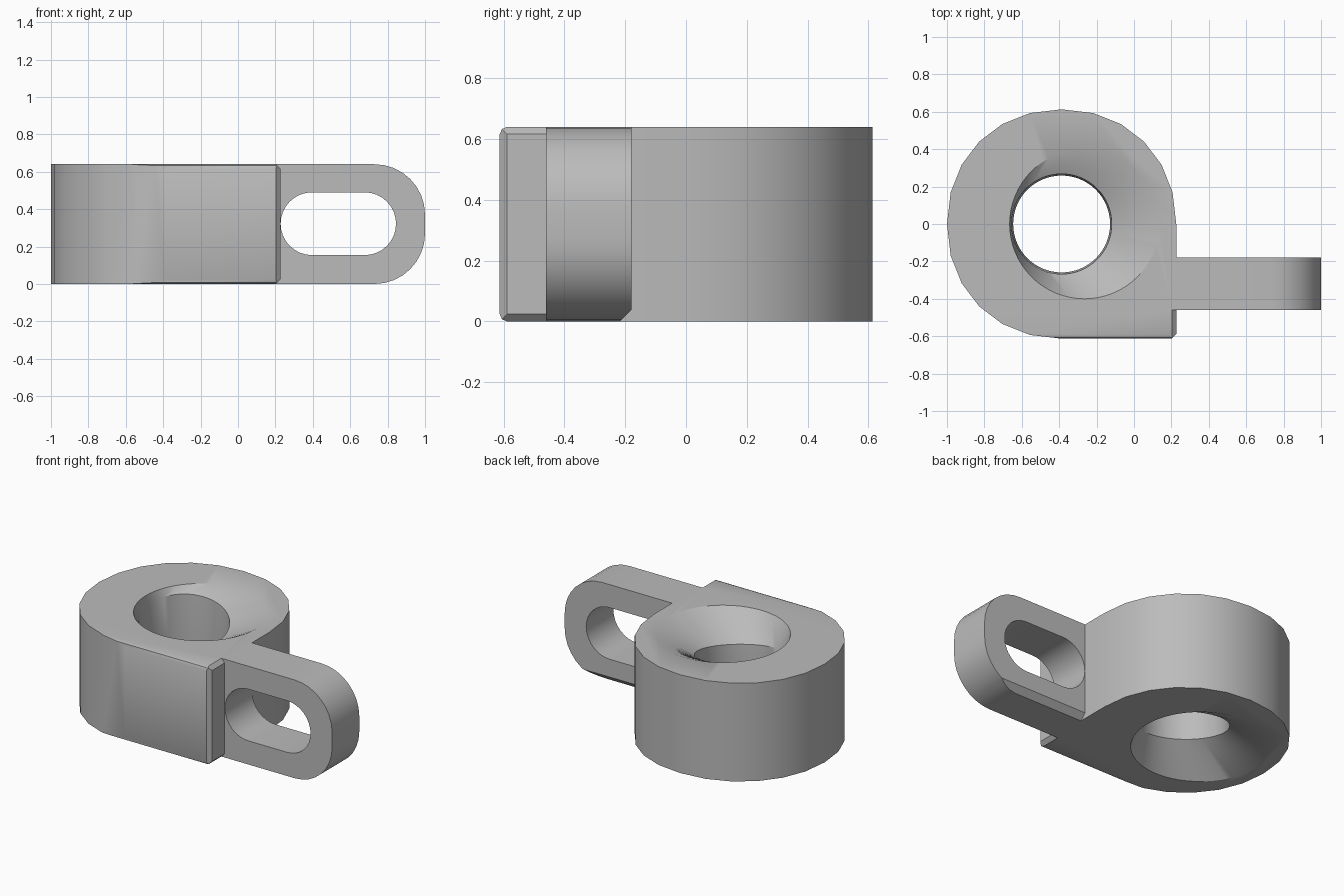
import bpy, bmesh, math
from mathutils import Vector

if "Cube" in bpy.data.objects:
    bpy.data.objects.remove(bpy.data.objects["Cube"], do_unlink=True)

H = 0.64                # overall height
CX, R = -0.387, 0.613   # ring centre and radius
SIDE = CX + R           # flat side of the block
Y0, Y1 = -0.46, -0.18   # front and back of the lug
CH = 0.024              # chamfer size

grey = bpy.data.materials.new("plain_grey")
grey.use_nodes = True
grey.diffuse_color = (0.5, 0.5, 0.5, 1)
grey.node_tree.nodes["Principled BSDF"].inputs["Base Color"].default_value = (0.5, 0.5, 0.5, 1)


def make(name, bm):
    bmesh.ops.recalc_face_normals(bm, faces=bm.faces)
    mesh = bpy.data.meshes.new(name)
    bm.to_mesh(mesh)
    bm.free()
    mesh.materials.append(grey)
    obj = bpy.data.objects.new(name, mesh)
    bpy.context.collection.objects.link(obj)
    return obj


def prism(points, offset):
    """Extrude a closed outline along an offset."""
    bm = bmesh.new()
    face = bm.faces.new([bm.verts.new(p) for p in points])
    out = bmesh.ops.extrude_face_region(bm, geom=[face])
    moved = [v for v in out["geom"] if isinstance(v, bmesh.types.BMVert)]
    bmesh.ops.translate(bm, verts=moved, vec=offset)
    bmesh.ops.recalc_face_normals(bm, faces=bm.faces)
    return bm


def trim(bm, point, normal):
    """Slice off everything beyond a plane and close the cut."""
    out = bmesh.ops.bisect_plane(bm, geom=bm.verts[:] + bm.edges[:] + bm.faces[:],
                                 plane_co=point, plane_no=normal, clear_outer=True)
    rim = [e for e in out["geom_cut"] if isinstance(e, bmesh.types.BMEdge)]
    bmesh.ops.edgenet_fill(bm, edges=rim)


def round_front(bm):
    """Soften the top and bottom front edges."""
    for z, up in ((H, 1), (0, -1)):
        trim(bm, (0, CH - R, z), (0, -0.3, 0.7 * up))
        trim(bm, (0, -R, z - CH * up), (0, -0.7, 0.3 * up))


def arc(cx, cz, r, start, end, n=8, fullness=2.0):
    pts = []
    for i in range(n + 1):
        a = math.radians(start + (end - start) * i / n)
        c, s = math.cos(a), math.sin(a)
        pts.append((cx + r * math.copysign(abs(c) ** (2 / fullness), c),
                    cz + r * math.copysign(abs(s) ** (2 / fullness), s)))
    return pts


def cut(obj, cutter):
    mod = obj.modifiers.new("cut", "BOOLEAN")
    mod.operation = "DIFFERENCE"
    mod.solver = "EXACT"
    mod.object = cutter
    bpy.context.view_layer.update()
    graph = bpy.context.evaluated_depsgraph_get()
    mesh = bpy.data.meshes.new_from_object(obj.evaluated_get(graph))
    obj.modifiers.clear()
    obj.data = mesh
    bpy.data.objects.remove(cutter, do_unlink=True)


def smooth(obj):
    bpy.ops.object.select_all(action="DESELECT")
    obj.select_set(True)
    bpy.context.view_layer.objects.active = obj
    bpy.ops.object.shade_smooth_by_angle(angle=math.radians(30))


def hole_cutter(n=64):
    """Waisted bore whose wide mouths lean to opposite sides."""
    bm = bmesh.new()

    def ring(cx, r, height):
        angles = [2 * math.pi * i / n for i in range(n)]
        return [bm.verts.new((cx + r * math.cos(a), r * math.sin(a), height(a))) for a in angles]

    def depth(a):
        return 0.1 + 0.06 * math.cos(a + math.radians(54))

    lean = 0.122
    rings = [ring(CX - lean, 0.41, lambda a: -0.05),
             ring(CX - lean, 0.41, lambda a: 0),
             ring(CX, 0.268, lambda a: depth(math.pi - a)),
             ring(CX, 0.259, lambda a: H / 2),
             ring(CX, 0.268, lambda a: H - depth(a)),
             ring(CX + lean, 0.4, lambda a: H),
             ring(CX + lean, 0.4, lambda a: H + 0.05)]
    for a, b in zip(rings, rings[1:]):
        for i in range(n):
            j = (i + 1) % n
            bm.faces.new((a[i], a[j], b[j], b[i]))
    bm.faces.new(rings[0])
    bm.faces.new(rings[-1])
    return make("hole_cutter", bm)


# Ring body with one squared front corner
outline = arc(CX, 0, R, 0, 270, 18, 2.1)
outline += [(SIDE - CH, -R), (SIDE - CH, Y0), (SIDE, Y0)]
bm = prism([(x, y, 0) for x, y in outline], Vector((0, 0, H)))
round_front(bm)
body = make("ring_body", bm)
cut(body, hole_cutter())
smooth(body)

# Chamfered corner strip in front of the lug
corner = [(SIDE - CH, -R), (SIDE, CH - R), (SIDE, Y0), (SIDE - CH, Y0)]
bm = prism([(x, y, 0) for x, y in corner], Vector((0, 0, H)))
for z, up in ((H, 1), (0, -1)):
    trim(bm, (SIDE - CH, 0, z), (1, 0, up))
round_front(bm)
smooth(make("corner_strip", bm))

# Side lug with a rounded end and a chamfer under its back edge
C = 0.27
profile = [(0.19, 0)] + arc(1 - C, C, C, -90, 0) + arc(1 - C, H - C, C, 0, 90) + [(0.19, H)]
bm = prism([(x, Y0, z) for x, z in profile], Vector((0, Y1 - Y0, 0)))
trim(bm, (0, Y1, 0.038), (0, 1, -1))
lug = make("slotted_lug", bm)

# Long slot through the lug
SR, MID = 0.168, H / 2 + 0.002
slot = arc(0.845 - SR, MID, SR, -90, 90, 16) + arc(0.228 + SR, MID, SR, 90, 270, 16)
cut(lug, make("slot_cutter", prism([(x, Y0 - 0.1, z) for x, z in slot], Vector((0, 0.5, 0)))))
smooth(lug)
